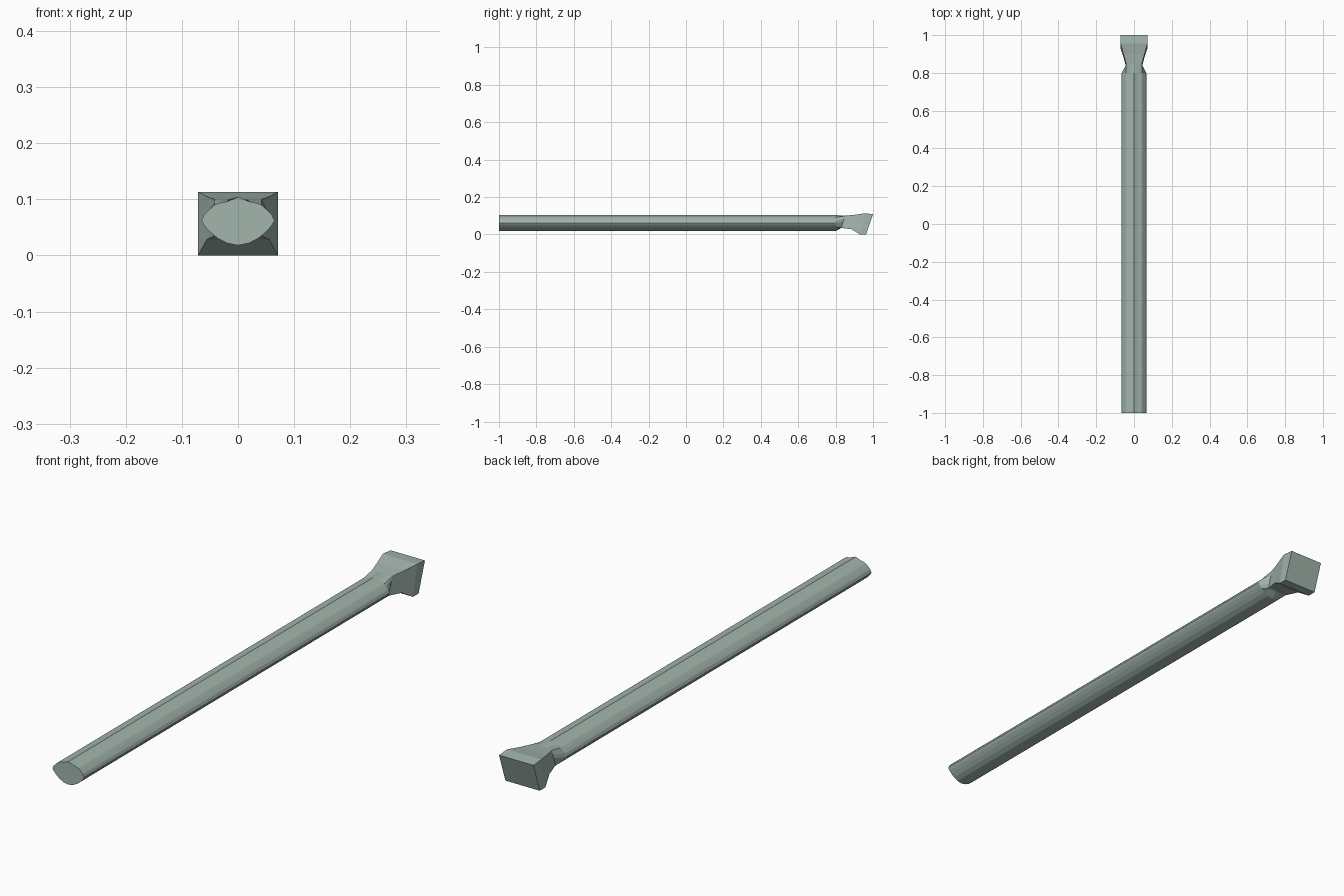
import bpy, bmesh, math

cube = bpy.data.objects.get("Cube")
if cube:
    bpy.data.objects.remove(cube, do_unlink=True)


def make_material(name, color):
    mat = bpy.data.materials.new(name)
    mat.use_nodes = True
    mat.diffuse_color = color
    mat.node_tree.nodes["Principled BSDF"].inputs["Base Color"].default_value = color
    return mat


grey_green = make_material("grey green", (0.36, 0.46, 0.41, 1))
black = make_material("black", (0.005, 0.005, 0.005, 1))

# Half of the barrel cross-section, from bottom centre to the top ridge
BARREL = [(0, .018), (.02, .022), (.037, .031), (.05, .042), (.06, .053), (.065, .062),
          (.06, .073), (.051, .082), (.042, .09), (.034, .093), (.02, .096), (0, .104)]
# The same points spread around a unit box: half width, height
BOX = [(0, 0), (.33, 0), (.67, 0), (1, 0), (1, .25), (1, .5),
       (1, .75), (1, .9), (1, 1), (.75, 1), (.4, 1), (0, 1)]
# Butt stations: y at bottom, y at top, half width, bottom z, top z
STATIONS = [(.83, .85, .042, .035, .1), (.885, .9, .056, .028, .105),
            (.93, .955, .071, 0, .113), (.963, 1, .071, 0, .109)]


def mirrored(half):
    return half + [(-x, y, z) for x, y, z in reversed(half[1:-1])]


def ring(bm, points):
    verts = [bm.verts.new(p) for p in points]
    n = len(verts)
    return verts, [bm.edges.new((verts[i], verts[(i + 1) % n])) for i in range(n)]


def circle(y, sides=32):
    angles = [2 * math.pi * i / sides for i in range(sides)]
    return [(.037 * math.cos(a), y, .0585 + .036 * math.sin(a)) for a in angles]


# Barrel, neck and flared butt as one loft, with a bore
bm = bmesh.new()
sections = [mirrored([(x, y, z) for x, z in BARREL]) for y in (-1, .8)]
for y0, y1, w, z0, z1 in STATIONS:
    sections.append(mirrored([(x * w, y0 + (y1 - y0) * t, z0 + (z1 - z0) * t) for x, t in BOX]))
rings = [ring(bm, s) for s in sections]
bore = [ring(bm, circle(y)) for y in (-1, .75)]
for a, b in zip(rings, rings[1:]):
    n = len(a[0])
    for i in range(n):
        j = (i + 1) % n
        bm.faces.new((a[0][i], a[0][j], b[0][j], b[0][i]))
bm.faces.new(rings[-1][0])
bmesh.ops.bridge_loops(bm, edges=rings[0][1] + bore[0][1])
bmesh.ops.bridge_loops(bm, edges=bore[0][1] + bore[1][1])
bore_floor = bm.faces.new(bore[1][0])
bore_floor.material_index = 1
bmesh.ops.recalc_face_normals(bm, faces=bm.faces)

mesh = bpy.data.meshes.new("barrel_and_butt")
bm.to_mesh(mesh)
bm.free()
mesh.materials.append(grey_green)
mesh.materials.append(black)
body = bpy.data.objects.new("barrel_and_butt", mesh)
bpy.context.collection.objects.link(body)
